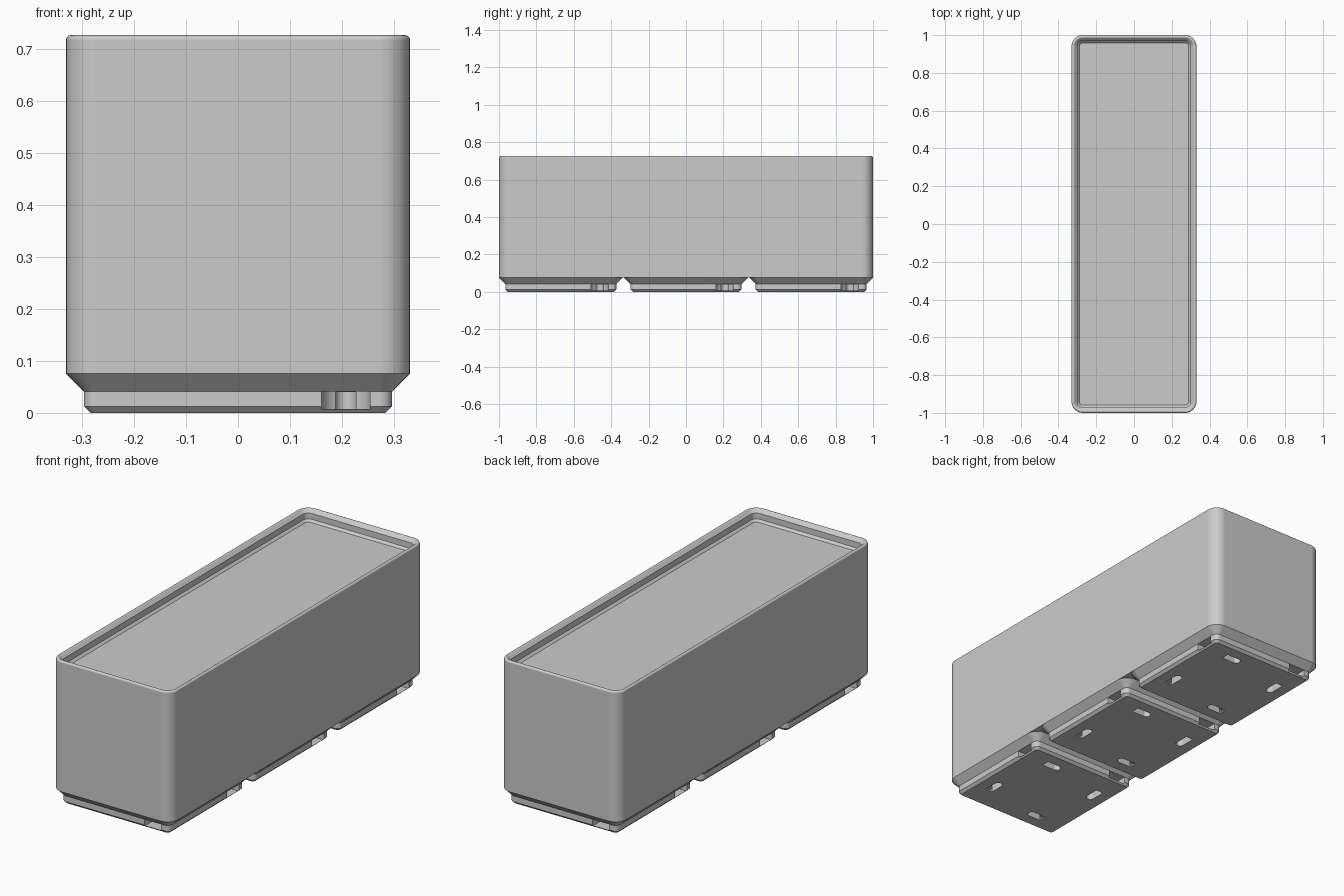
import bpy, bmesh
from math import sin, cos, pi, radians

cube = bpy.data.objects.get("Cube")
if cube:
    bpy.data.objects.remove(cube)

UNIT = 2 / 125.5      # design is laid out in millimetres
PITCH = 42            # spacing of the feet
HALF = 20.75          # half width of one cell
RADIUS = 3.75         # outer corner radius
FOOT_TOP = 4.75
FLOOR = 42
HOLE = 13             # pocket centre offset from the foot centre

grey = bpy.data.materials.new("grey plastic")
grey.use_nodes = True
grey.diffuse_color = (0.6, 0.6, 0.6, 1)
grey.node_tree.nodes["Principled BSDF"].inputs["Base Color"].default_value = (0.6, 0.6, 0.6, 1)


def make_object(name, bm):
    bmesh.ops.recalc_face_normals(bm, faces=bm.faces)
    bmesh.ops.scale(bm, vec=(UNIT,) * 3, verts=bm.verts)
    mesh = bpy.data.meshes.new(name)
    bm.to_mesh(mesh)
    bm.free()
    mesh.materials.append(grey)
    obj = bpy.data.objects.new(name, mesh)
    bpy.context.collection.objects.link(obj)
    return obj


def rounded_ring(bm, hx, hy, inset, z, steps=8):
    """Rounded rectangle; the corner radius shrinks with the inset."""
    r = RADIUS - inset
    ring = []
    for k, (sx, sy) in enumerate(((1, 1), (-1, 1), (-1, -1), (1, -1))):
        for i in range(steps + 1):
            a = pi / 2 * (k + i / steps)
            ring.append(bm.verts.new((sx * (hx - RADIUS) + r * cos(a),
                                      sy * (hy - RADIUS) + r * sin(a), z)))
    return ring


def loft(name, hx, hy, profile):
    """Closed solid through rounded rings given as (inset, height)."""
    bm = bmesh.new()
    rings = [rounded_ring(bm, hx, hy, inset, z) for inset, z in profile]
    for low, high in zip(rings, rings[1:]):
        for i in range(len(low)):
            j = (i + 1) % len(low)
            bm.faces.new((low[i], low[j], high[j], high[i]))
    bm.faces.new(rings[0])
    bm.faces.new(rings[-1])
    return make_object(name, bm)


def four_prisms(name, outline, z0, z1):
    """Prisms repeated at the four holes by quarter turns."""
    bm = bmesh.new()
    for k in range(4):
        c, s = cos(k * pi / 2), sin(k * pi / 2)
        pts = [((x + HOLE) * c - (y + HOLE) * s, (x + HOLE) * s + (y + HOLE) * c)
               for x, y in outline]
        low = bm.verts, [bm.verts.new((x, y, z0)) for x, y in pts]
        low = low[1]
        high = [bm.verts.new((x, y, z1)) for x, y in pts]
        bm.faces.new(low)
        bm.faces.new(high)
        for i in range(len(low)):
            j = (i + 1) % len(low)
            bm.faces.new((low[i], low[j], high[j], high[i]))
    obj = make_object(name, bm)
    obj.hide_render = True
    return obj


def round_end(cx, r, x_end, steps=16):
    """Outline with a half round at -x and a square end at x_end."""
    arc = [(cx + r * cos(a), r * sin(a))
           for a in (pi / 2 + pi * i / steps for i in range(steps + 1))]
    return arc + [(x_end, -r), (x_end, r)]


def smooth(obj):
    bpy.ops.object.select_all(action='DESELECT')
    obj.select_set(True)
    bpy.context.view_layer.objects.active = obj
    bpy.ops.object.shade_smooth_by_angle(angle=radians(30))
    mod = obj.modifiers.new("flat sides", 'WEIGHTED_NORMAL')
    mod.keep_sharp = True


# Solid body with a stacking lip around the recessed top
tip = 0.6
tip_z = FLOOR + 2.95
rim = [(tip - tip * cos(a), tip_z + tip * sin(a))
       for a in (radians(135) * i / 7 for i in range(8))]
body = loft("bin_body", HALF, HALF + PITCH,
            [(0, FOOT_TOP)] + rim +
            [(1.9, FLOOR + 2.5), (1.9, FLOOR + 0.7), (2.6, FLOOR)])
smooth(body)

# Stepped foot with side pockets and slots through the underside
foot = loft("foot_1", HALF, HALF, [(2.95, 0), (2.15, 0.8), (2.15, 2.6), (0, FOOT_TOP)])
cutters = [four_prisms("pocket_cutter", round_end(0, 2.93, 11), 0.45, 2.55),
           four_prisms("slot_cutter", round_end(-6.93, 1.25, -2.53), -1, 2.5)]
for cutter in cutters:
    mod = foot.modifiers.new(cutter.name, 'BOOLEAN')
    mod.operation = 'DIFFERENCE'
    mod.solver = 'EXACT'
    mod.object = cutter
depsgraph = bpy.context.evaluated_depsgraph_get()
cut_mesh = bpy.data.meshes.new_from_object(foot.evaluated_get(depsgraph))
foot.modifiers.clear()
foot.data = cut_mesh
for cutter in cutters:
    bpy.data.objects.remove(cutter)
smooth(foot)

# Row of three feet
foot.location.y = -PITCH * UNIT
for k in (0, 1):
    other = foot.copy()
    other.name = f"foot_{k + 2}"
    other.location.y = k * PITCH * UNIT
    bpy.context.collection.objects.link(other)
